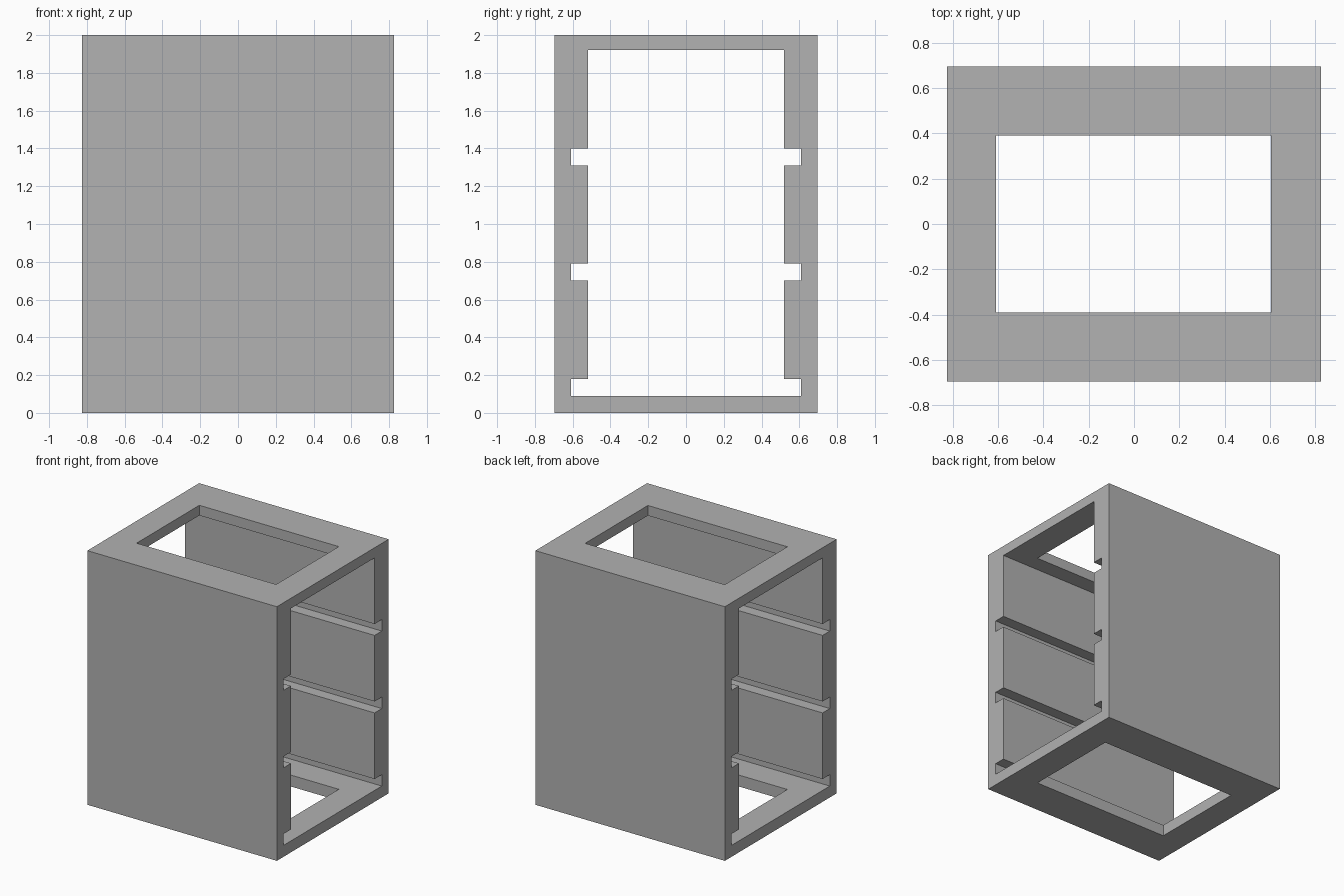
import bpy

if "Cube" in bpy.data.objects:
    bpy.data.objects.remove(bpy.data.objects["Cube"], do_unlink=True)

HALF_X, HALF_Y, HEIGHT = 0.825, 0.695, 2.0
FLOOR, CEILING = 0.09, 1.92
WALL_Y, GROOVE_Y, GROOVE_H = 0.52, 0.61, 0.09

grey = bpy.data.materials.new("mid grey")
grey.use_nodes = True
colour = (0.445, 0.445, 0.445, 1)
grey.diffuse_color = colour
grey.node_tree.nodes["Principled BSDF"].inputs["Base Color"].default_value = colour


def prism(name, profile, x0, x1):
    """Extrude a closed (y, z) profile along x."""
    n = len(profile)
    verts = [(x, y, z) for x in (x0, x1) for y, z in profile]
    faces = [tuple(reversed(range(n))), tuple(range(n, 2 * n))]
    faces += [(i, (i + 1) % n, n + (i + 1) % n, n + i) for i in range(n)]
    mesh = bpy.data.meshes.new(name)
    mesh.from_pydata(verts, [], faces)
    mesh.materials.append(grey)
    obj = bpy.data.objects.new(name, mesh)
    bpy.context.collection.objects.link(obj)
    return obj


def rectangle(half, z0, z1):
    return [(-half, z0), (half, z0), (half, z1), (-half, z1)]


def cut(target, cutter):
    mod = target.modifiers.new("cut", "BOOLEAN")
    mod.operation, mod.solver, mod.object = "DIFFERENCE", "EXACT", cutter
    cutter.hide_render = True
    bpy.context.view_layer.objects.active = target
    bpy.ops.object.modifier_apply(modifier=mod.name)
    bpy.data.objects.remove(cutter, do_unlink=True)


# Outer block
cabinet = prism("cabinet_frame", rectangle(HALF_Y, 0, HEIGHT), -HALF_X, HALF_X)

# Through cavity with three pairs of shelf grooves
side = []
for z in (FLOOR, 0.70, 1.31):
    side += [(WALL_Y, z), (GROOVE_Y, z), (GROOVE_Y, z + GROOVE_H), (WALL_Y, z + GROOVE_H)]
side = side[1:] + [(WALL_Y, CEILING)]
profile = side + [(-y, z) for y, z in reversed(side)]
cut(cabinet, prism("cavity_cutter", profile, -1, 1))

# Rectangular opening through the top and bottom panels
cut(cabinet, prism("opening_cutter", rectangle(0.39, -0.5, 2.5), -0.61, 0.605))
